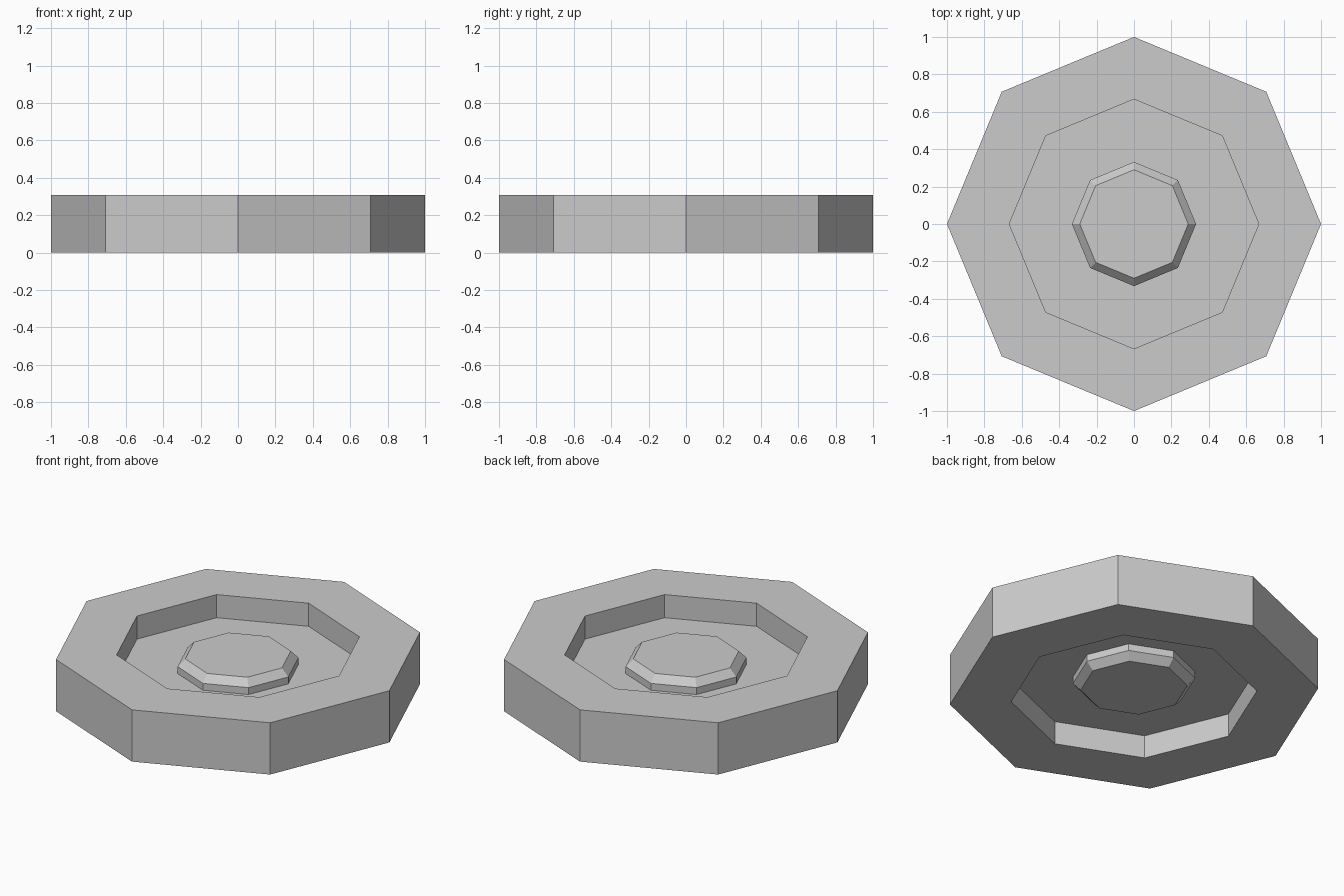
import bpy, bmesh
from math import cos, sin, pi

if "Cube" in bpy.data.objects:
    bpy.data.objects.remove(bpy.data.objects["Cube"])

SIDES = 8
HEIGHT = 0.309

# Upper half of the section, from hub cap out to the rim: (radius, z)
upper = [(0.29, 0.255), (0.332, 0.212), (0.332, 0.171),
         (0.667, 0.171), (0.667, HEIGHT), (1.0, HEIGHT)]
# Lower half is the same section mirrored about mid height
profile = upper + [(r, HEIGHT - z) for r, z in reversed(upper)]


def lathe(name, section):
    bm = bmesh.new()
    rings = [[bm.verts.new((r * cos(2 * pi * i / SIDES), r * sin(2 * pi * i / SIDES), z))
              for i in range(SIDES)] for r, z in section]
    for a, b in zip(rings, rings[1:]):
        for i in range(SIDES):
            j = (i + 1) % SIDES
            bm.faces.new((a[i], b[i], b[j], a[j]))
    # Flat hub caps
    bm.faces.new(rings[0])
    bm.faces.new(list(reversed(rings[-1])))
    bmesh.ops.recalc_face_normals(bm, faces=bm.faces[:])
    mesh = bpy.data.meshes.new(name)
    bm.to_mesh(mesh)
    bm.free()
    obj = bpy.data.objects.new(name, mesh)
    bpy.context.collection.objects.link(obj)
    return obj


# Octagonal wheel with recessed sides and chamfered hubs
lathe("octagonal_wheel", profile)
